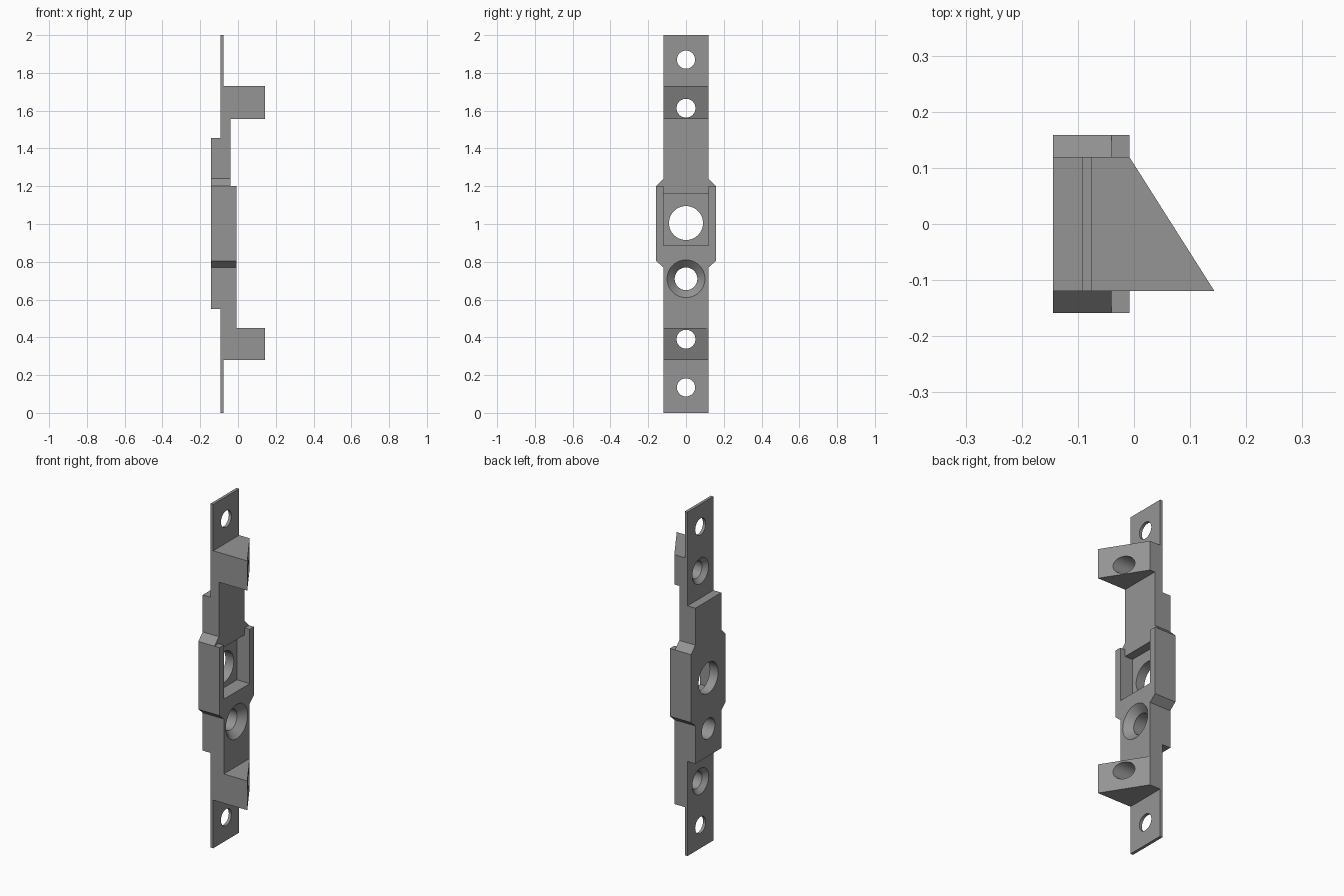
import bpy, bmesh, math
from mathutils import Vector, Matrix

if "Cube" in bpy.data.objects:
    bpy.data.objects.remove(bpy.data.objects["Cube"])

grey = bpy.data.materials.new("mid grey")
grey.diffuse_color = (0.3, 0.3, 0.3, 1)
grey.use_nodes = True
grey.node_tree.nodes["Principled BSDF"].inputs["Base Color"].default_value = grey.diffuse_color

W = 0.119                                   # half width of the strip
BACK, FRONT, STEP, PLATE = -0.144, -0.008, -0.04, -0.093


def prism(name, pts, axis, lo, hi):
    """Extrude a 2D outline along an axis; pts are in the other two axes in order."""
    def place(p, d):
        c = list(p)
        c.insert(axis, d)
        return Vector(c)
    bm = bmesh.new()
    face = bm.faces.new([bm.verts.new(place(p, lo)) for p in pts])
    ext = bmesh.ops.extrude_face_region(bm, geom=[face])
    move = place((0, 0), hi - lo)
    bmesh.ops.translate(bm, vec=move, verts=[v for v in ext["geom"] if isinstance(v, bmesh.types.BMVert)])
    return finish(name, bm)


def finish(name, bm):
    bmesh.ops.recalc_face_normals(bm, faces=bm.faces)
    me = bpy.data.meshes.new(name)
    bm.to_mesh(me)
    bm.free()
    me.materials.append(grey)
    ob = bpy.data.objects.new(name, me)
    bpy.context.collection.objects.link(ob)
    return ob


def bore(name, z, x0, x1, r0, r1):
    """Round or conical cutter along x."""
    bm = bmesh.new()
    m = Matrix.Translation(((x0 + x1) / 2, 0, z)) @ Matrix.Rotation(math.pi / 2, 4, 'Y')
    bmesh.ops.create_cone(bm, cap_ends=True, segments=48, radius1=r0, radius2=r1, depth=x1 - x0, matrix=m)
    return finish(name, bm)


def rect(a0, a1, b0, b1):
    return [(a0, b0), (a1, b0), (a1, b1), (a0, b1)]


# Mounting strip with thickened middle, as a side profile
body = prism("lock_plate", [
    (PLATE, 0), (-0.076, 0), (-0.076, 0.28), (FRONT, 0.28), (FRONT, 1.2), (STEP, 1.2),
    (STEP, 1.73), (-0.076, 1.73), (-0.076, 2), (PLATE, 2), (PLATE, 1.455), (BACK, 1.455),
    (BACK, 0.55), (PLATE, 0.55)], 1, -W, W)

# Slanted wedges and the widened middle with chamfered ends
slope = [(PLATE, -W), (0.143, -W), (FRONT, W), (PLATE, W)]
E = 0.159
low = [(-E, 0.805), (-W, 0.77), (W, 0.77), (E, 0.805)]
adds = [
    prism("lower_wedge", slope, 2, 0.28, 0.45),
    prism("upper_wedge", slope, 2, 1.557, 1.73),
    prism("side_cheeks", low + [(E, 1.2), (-E, 1.2)], 0, BACK, FRONT),
    prism("cheek_chamfer", low + [(E, 1.2), (W, 1.24), (-W, 1.24), (-E, 1.2)], 0, BACK, STEP),
]

# Pocket, its shallow upper lip, and the holes
cuts = [
    prism("pocket_cutter", rect(-W, W, 0.885, 1.16), 0, -0.09, 0.1),
    prism("lip_cutter", rect(-W, W, 1.1, 1.22), 0, STEP, 0.1),
    bore("large_hole_cutter", 1.005, -0.3, 0.3, 0.09, 0.09),
    bore("screw_hole_cutter", 0.71, -0.3, 0.3, 0.06, 0.06),
    bore("screw_sink_cutter", 0.71, FRONT - 0.04, FRONT + 0.01, 0.06, 0.11),
]
for z in (0.135, 1.87):
    cuts.append(bore("end_hole_cutter", z, -0.3, 0.3, 0.048, 0.048))
for z in (0.39, 1.613):
    cuts.append(bore("wedge_hole_cutter", z, -0.3, 0.3, 0.05, 0.05))
    cuts.append(bore("wedge_sink_cutter", z, PLATE - 0.01, PLATE + 0.025, 0.085, 0.05))

# Combine the parts, then cut the openings
for tool, op in [(t, 'UNION') for t in adds] + [(t, 'DIFFERENCE') for t in cuts]:
    tool.hide_render = True
    mod = body.modifiers.new(tool.name, 'BOOLEAN')
    mod.operation, mod.solver, mod.object = op, 'EXACT', tool
    bpy.context.view_layer.objects.active = body
    bpy.ops.object.modifier_apply(modifier=mod.name)
for tool in adds + cuts:
    bpy.data.objects.remove(tool)

# Smooth bores, crisp edges
bpy.ops.object.select_all(action='DESELECT')
body.select_set(True)
bpy.context.view_layer.objects.active = body
bpy.ops.object.shade_smooth_by_angle(angle=math.radians(25))
